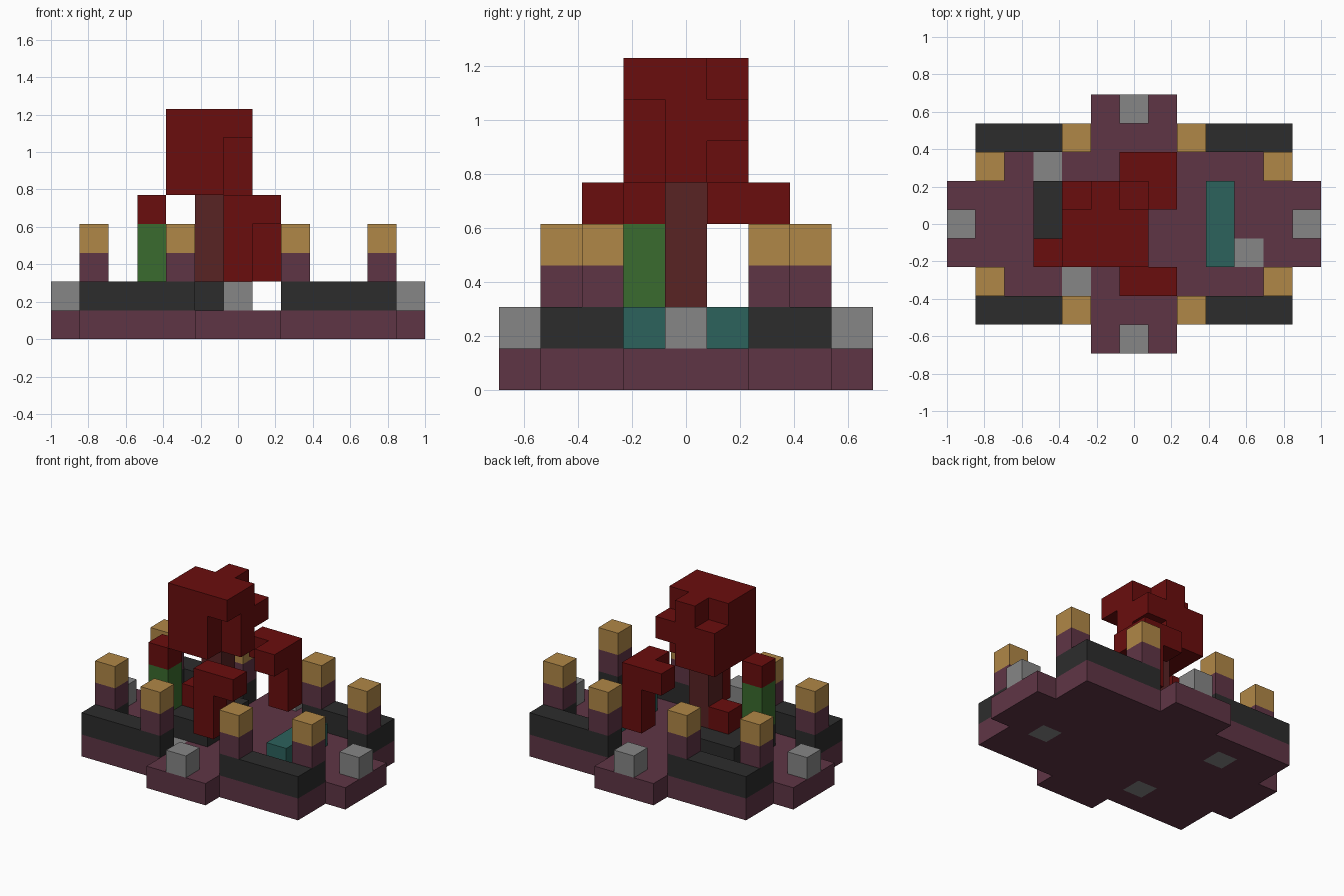
import bpy
import bmesh
from mathutils import Vector

U = 2 / 13  # edge of one block

cube = bpy.data.objects.get("Cube")
if cube:
    bpy.data.objects.remove(cube, do_unlink=True)


def material(name, hex_code):
    rgb = [int(hex_code[i:i + 2], 16) / 255 for i in (0, 2, 4)]
    col = [c / 12.92 if c < 0.04045 else ((c + 0.055) / 1.055) ** 2.4 for c in rgb] + [1]
    m = bpy.data.materials.new(name)
    m.use_nodes = True
    m.diffuse_color = col
    bsdf = next(n for n in m.node_tree.nodes if n.type == 'BSDF_PRINCIPLED')
    bsdf.inputs["Base Color"].default_value = col
    return m


plum = material("plum", "5f3545")
charcoal = material("charcoal", "2c2c2c")
grey = material("stone grey", "868686")
tan = material("tan", "b08747")
red = material("deep red", "6a0d0d")
brown = material("trunk brown", "582324")
green = material("leaf green", "3a6b2e")
teal = material("teal", "2c625c")


def box(x, y, z):
    """Block cells in inclusive ranges; a plain number means a single layer."""
    spans = [r if isinstance(r, tuple) else (r, r) for r in (x, y, z)]
    xs, ys, zs = (range(a, b + 1) for a, b in spans)
    return {(i, j, k) for i in xs for j in ys for k in zs}


def blocks(name, cells, mat):
    """One mesh made of the outer skin of a set of unit blocks."""
    bm = bmesh.new()
    for c in cells:
        centre = Vector(c) + Vector((0, 0, 0.5))
        for axis in range(3):
            for sign in (-1, 1):
                n = Vector((0, 0, 0))
                n[axis] = sign
                if tuple(int(a + b) for a, b in zip(c, n)) in cells:
                    continue
                u = Vector((0, 0, 0))
                u[(axis + 1) % 3] = 0.5
                v = n.cross(u)
                mid = centre + n / 2
                corners = (mid - u - v, mid + u - v, mid + u + v, mid - u + v)
                bm.faces.new([bm.verts.new(p * U) for p in corners])
    bmesh.ops.remove_doubles(bm, verts=bm.verts, dist=0.001)
    bmesh.ops.dissolve_limit(bm, angle_limit=0.01, verts=bm.verts, edges=bm.edges)
    mesh = bpy.data.meshes.new(name)
    bm.to_mesh(mesh)
    bm.free()
    mesh.materials.append(mat)
    ob = bpy.data.objects.new(name, mesh)
    bpy.context.collection.objects.link(ob)
    return ob


# Stepped floor with stone slabs let into it
slabs = {(-3, 2, 0), (-2, -2, 0), (4, -1, 0)}
floor = box((-5, 5), (-3, 3), 0) | box((-6, 6), (-1, 1), 0) | box((-1, 1), (-4, 4), 0)
blocks("floor", floor - slabs, plum)
for i, s in enumerate(sorted(slabs)):
    blocks(f"floor_slab_{i + 1}", {s}, grey)

# Corner walls, each carrying two capped posts
for sx, side in ((-1, "right"), (1, "left")):
    for sy, end in ((-1, "front"), (1, "back")):
        tag = f"{end}_{side}"
        wall = box((2, 5), 3, 1) | box(5, 2, 1)
        blocks(f"wall_{tag}", {(x * sx, y * sy, z) for x, y, z in wall}, charcoal)
        for kind, (x, y) in (("outer", (5, 2)), ("inner", (2, 3))):
            blocks(f"post_{kind}_{tag}", {(x * sx, y * sy, 2)}, plum)
            blocks(f"post_cap_{kind}_{tag}", {(x * sx, y * sy, 3)}, tan)

# Marker stones in the four entrances
for name, (x, y) in {"front": (0, -4), "back": (0, 4), "left": (6, 0), "right": (-6, 0)}.items():
    blocks(f"marker_stone_{name}", {(x, y, 1)}, grey)

# Pool strip and planter
blocks("pool", box(3, (-1, 1), 1), teal)
blocks("planter", box((-3, -1), (-1, 1), 1), charcoal)

# Tree: trunk, crown with notched corners, and a root block
blocks("trunk", box(-1, 0, (2, 4)), brown)
crown = box((-2, 0), (-1, 1), (5, 7))
crown -= box(0, -1, (5, 6)) | {(0, 1, 5), (0, 1, 7), (-2, 1, 7)}
blocks("crown", crown, red)
blocks("root_block", {(-2, 0, 2)}, red)

# Hanging foliage in front and behind
blocks("front_foliage", box((0, 1), -2, 4) | box(0, -2, (2, 3)), red)
blocks("back_foliage", box((0, 1), 2, 4) | box(1, 1, 4) | box(1, 2, (2, 3)), red)

# Small plant with a red bloom
blocks("plant_stem", box(-3, -1, (2, 3)), green)
blocks("plant_bloom", {(-3, -1, 4)}, red)
